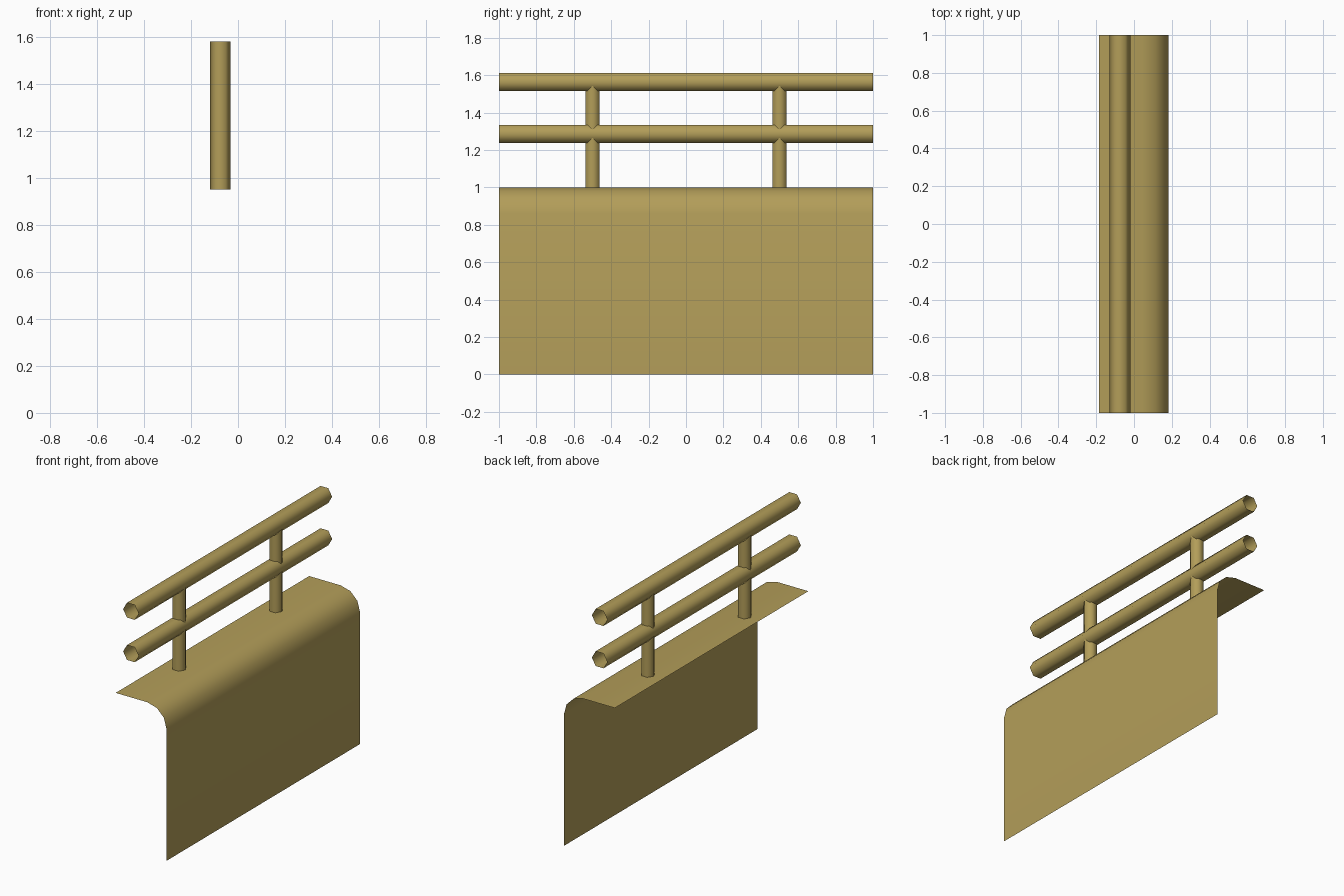
import bpy, bmesh
from math import pi, sin, cos, radians

if "Cube" in bpy.data.objects:
    bpy.data.objects.remove(bpy.data.objects["Cube"])

brass = bpy.data.materials.new("ochre_paint")
brass.diffuse_color = (0.45, 0.34, 0.10, 1)
brass.use_nodes = True
brass.node_tree.nodes["Principled BSDF"].inputs["Base Color"].default_value = brass.diffuse_color

RAIL_X = -0.075


def sweep(name, a, b, closed):
    """Skin two matching outlines with open ends and smooth shading."""
    bm = bmesh.new()
    va = [bm.verts.new(p) for p in a]
    vb = [bm.verts.new(p) for p in b]
    n = len(a)
    for i in range(n if closed else n - 1):
        j = (i + 1) % n
        bm.faces.new((va[i], vb[i], vb[j], va[j]))
    for f in bm.faces:
        f.smooth = True
    mesh = bpy.data.meshes.new(name)
    bm.to_mesh(mesh)
    bm.free()
    mesh.materials.append(brass)
    obj = bpy.data.objects.new(name, mesh)
    bpy.context.collection.objects.link(obj)
    return obj


def hexagon(r, sign=1):
    return [(r * cos(sign * i * pi / 3), r * sin(sign * i * pi / 3)) for i in range(6)]


# Ledge sheet: flat top rolling over a rounded edge into a vertical wall
r = 0.14
profile = [(-0.185, 1.0)]
profile += [(0.043 + r * sin(radians(t)), 1 - r + r * cos(radians(t))) for t in (0, 30, 60, 90)]
profile += [(0.183, 0.0)]
sweep("ledge_sheet", [(x, -1, z) for x, z in profile],
      [(x, 1, z) for x, z in profile], False)

# Two open hexagonal rails
for name, z in (("lower_rail", 1.286), ("top_rail", 1.563)):
    h = hexagon(0.056)
    sweep(name, [(RAIL_X + u, -1, z + v) for u, v in h],
          [(RAIL_X + u, 1, z + v) for u, v in h], True)

# Two open hexagonal posts, sunk slightly through the ledge
for name, y in (("front_post", -0.5), ("back_post", 0.5)):
    h = hexagon(0.044, -1)
    sweep(name, [(RAIL_X + u, y + v, 0.95) for u, v in h],
          [(RAIL_X + u, y + v, 1.58) for u, v in h], True)
